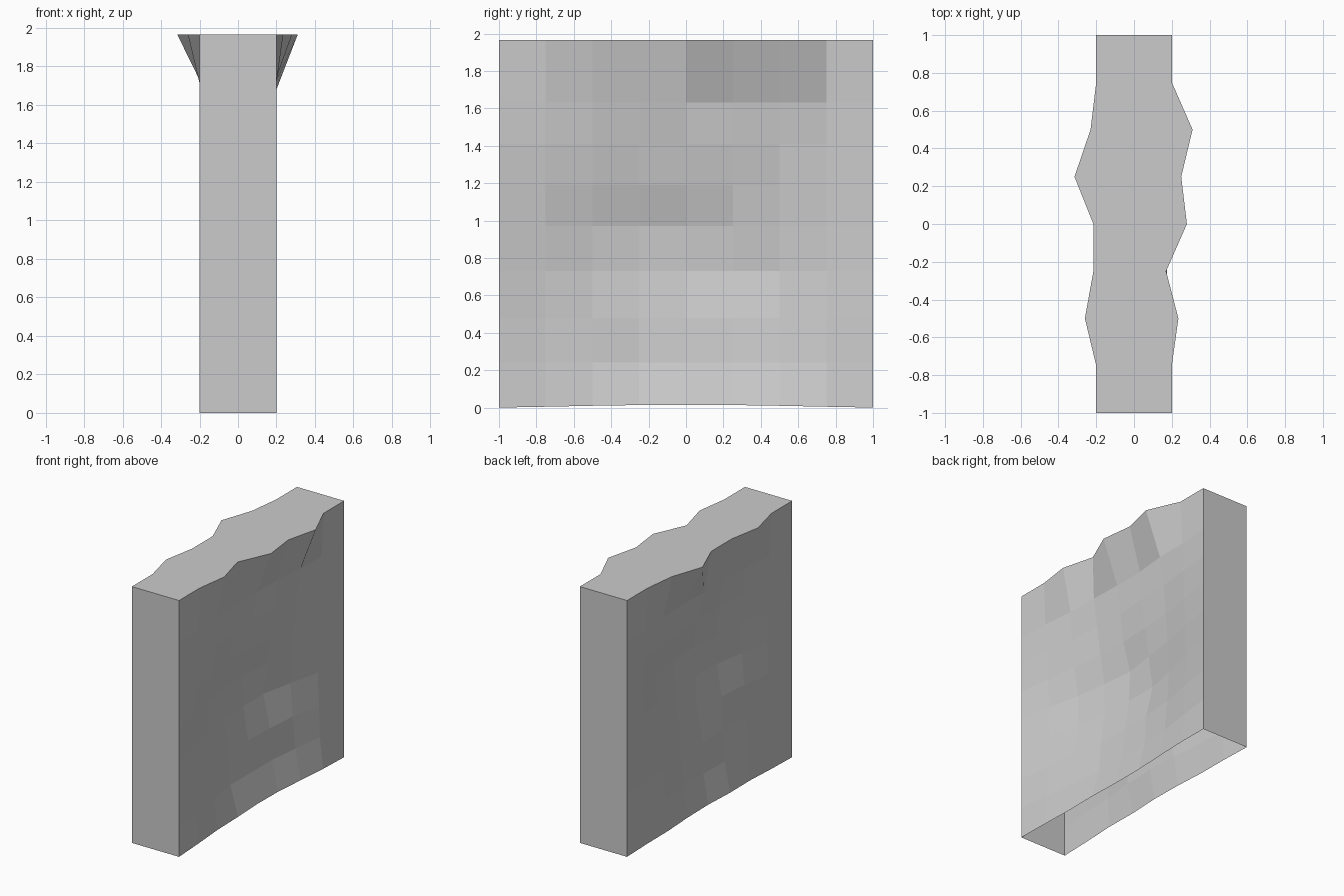
import bpy, bmesh, math, random

if "Cube" in bpy.data.objects:
    bpy.data.objects.remove(bpy.data.objects["Cube"])

random.seed(4)
HEIGHT = 1.965
ROWS = [0, 0.24, 0.48, 0.73, 0.97, 1.19, 1.41, 1.63, HEIGHT]
COLS = [-1 + 0.25 * i for i in range(9)]

# Each rough side: worn depth, wear per row, and ragged top rim (half width per column)
SIDES = {
    1: (0.165, [0.15, 0.55, 0.75, 1.0, 0.92, 0.68, 0.42, 0.27],
        [0.2, 0.2, 0.235, 0.17, 0.28, 0.25, 0.31, 0.2, 0.2]),
    -1: (0.135, [0.04, 0.3, 0.45, 0.7, 0.95, 0.98, 0.7, 0.4],
         [0.2, 0.2, 0.26, 0.215, 0.215, 0.315, 0.23, 0.2, 0.2]),
}


def rough_side(bm, sign):
    """Hollowed, faceted grid standing on one side of the wall."""
    depth, wear, rim = SIDES[sign]
    grid = []
    for r, z in enumerate(ROWS):
        row = []
        for c, y in enumerate(COLS):
            edge = c in (0, 8)
            if r == 8:
                x, h = rim[c], z
            else:
                f = 0 if edge else math.cos(math.pi * y / 2) ** 1.25
                x = 0.2 - depth * wear[r] * f
                x += 0 if edge else random.uniform(-0.014, 0.014) * f
                h = z + (0.015 * f if r == 0 else 0)
            row.append(bm.verts.new((sign * x, y, h)))
        grid.append(row)
    for r in range(8):
        for c in range(8):
            bm.faces.new((grid[r][c], grid[r][c + 1],
                          grid[r + 1][c + 1], grid[r + 1][c]))
    return grid


bm = bmesh.new()
right = rough_side(bm, 1)
left = rough_side(bm, -1)

# Flat ends and flat top; the underside stays open
for c in (0, 8):
    bm.faces.new([row[c] for row in right] + [row[c] for row in reversed(left)])
bm.faces.new(right[8] + left[8][::-1])
bmesh.ops.recalc_face_normals(bm, faces=bm.faces)
top = max(bm.faces, key=lambda f: f.calc_center_median().z)
if top.normal.z < 0:
    bmesh.ops.reverse_faces(bm, faces=bm.faces)

mesh = bpy.data.meshes.new("rough_wall")
bm.to_mesh(mesh)
bm.free()
wall = bpy.data.objects.new("rough_wall", mesh)
bpy.context.collection.objects.link(wall)
